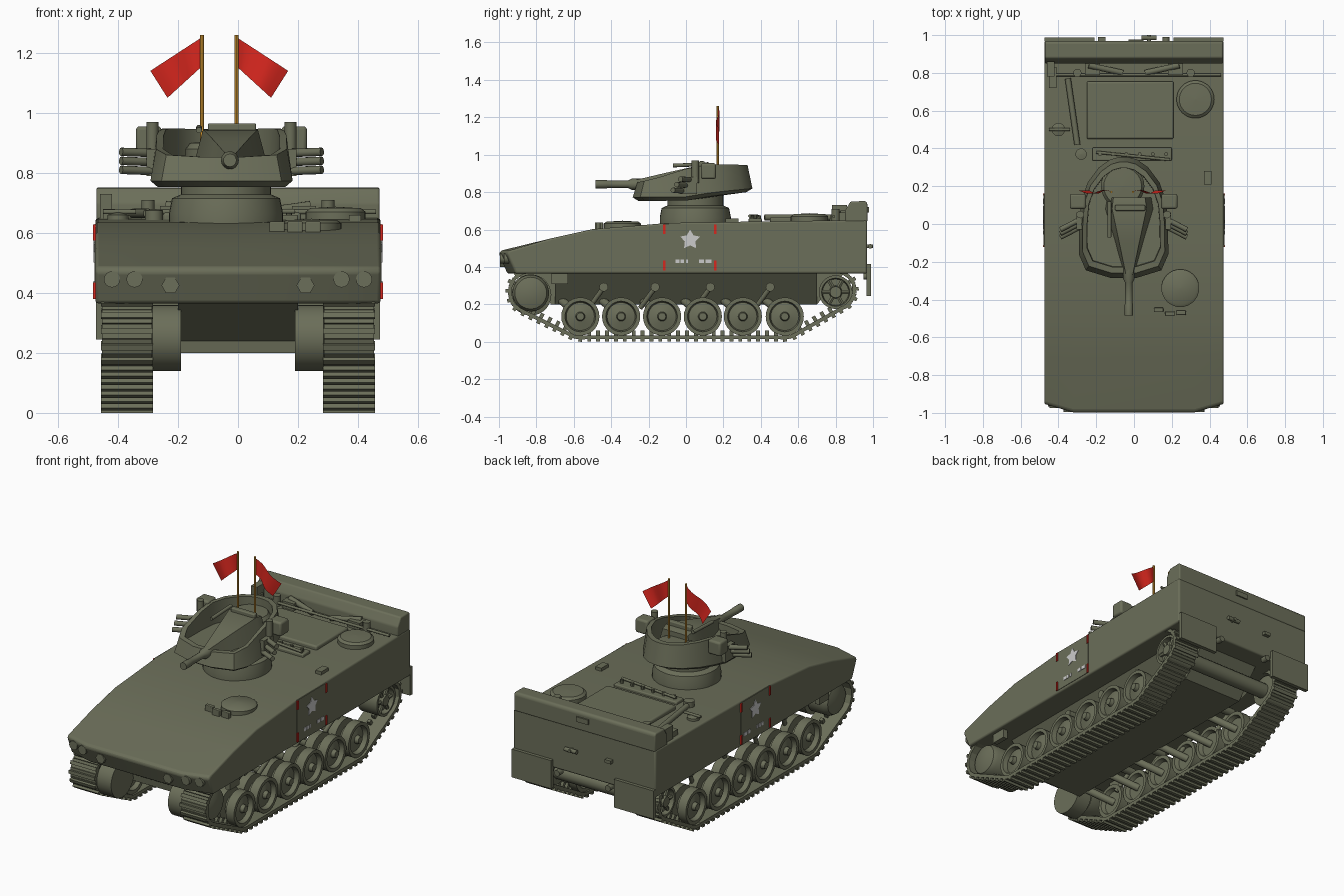
import bpy, bmesh, math
from mathutils import Matrix, Vector
from mathutils.geometry import convex_hull_2d

if "Cube" in bpy.data.objects:
    bpy.data.objects.remove(bpy.data.objects["Cube"])


def material(name, rgb):
    m = bpy.data.materials.new(name)
    m.diffuse_color = (*rgb, 1)
    m.use_nodes = True
    m.node_tree.nodes["Principled BSDF"].inputs["Base Color"].default_value = m.diffuse_color
    return m


OLIVE = material("olive_paint", (0.147, 0.156, 0.1))
RED = material("flag_red", (0.68, 0.02, 0.013))
OCHRE = material("pole_ochre", (0.68, 0.33, 0.035))
PALE = material("marking_grey", (0.6, 0.6, 0.6))


def add(name, bm, mat=OLIVE, bevel=0):
    bmesh.ops.recalc_face_normals(bm, faces=bm.faces)
    me = bpy.data.meshes.new(name)
    bm.to_mesh(me)
    bm.free()
    me.materials.append(mat)
    ob = bpy.data.objects.new(name, me)
    bpy.context.collection.objects.link(ob)
    if bevel:
        b = ob.modifiers.new("bevel", 'BEVEL')
        b.width, b.segments, b.limit_method = bevel, 3, 'ANGLE'
    return ob


def loft(name, rings, mat=OLIVE, bevel=0):
    """Skin closed rings of points and cap both ends."""
    bm = bmesh.new()
    vs = [[bm.verts.new(p) for p in r] for r in rings]
    n = len(vs[0])
    for a, b in zip(vs, vs[1:]):
        for i in range(n):
            j = (i + 1) % n
            bm.faces.new((a[i], a[j], b[j], b[i]))
    bm.faces.new(vs[0])
    bm.faces.new(vs[-1])
    return add(name, bm, mat, bevel)


def box(name, lo, hi, mat=OLIVE, bevel=0):
    lo, hi = [min(p) for p in zip(lo, hi)], [max(p) for p in zip(lo, hi)]
    (x, y, z), (X, Y, Z) = lo, hi
    return loft(name, [[(x, y, k), (X, y, k), (X, Y, k), (x, Y, k)] for k in (z, Z)], mat, bevel)


def lathe(name, prof, origin, axis, seg=24, mat=OLIVE):
    """Turn (radius, distance) points around an axis."""
    rot = Vector((0, 0, 1)).rotation_difference(Vector(axis)).to_matrix()
    o = Vector(origin)
    ang = [2 * math.pi * i / seg for i in range(seg)]
    return loft(name, [[o + rot @ Vector((max(r, .001) * math.cos(a), max(r, .001) * math.sin(a), d))
                        for a in ang] for r, d in prof], mat)


def rod(name, p, q, r, seg=12, mat=OLIVE):
    d = Vector(q) - Vector(p)
    return lathe(name, [(r, 0), (r, d.length)], p, d.normalized(), seg, mat)


# Upper hull: side profile lofted across the width, nose corners swept back
side = [(-.955, .365), (-1, .47), (-.99, .487), (-.72, .553), (-.5, .602), (-.25, .622),
        (-.1, .635), (.5, .645), (.968, .65), (.968, .365)]
loft("upper_hull", [[(x, y + (.045 if abs(x) > .4 and y < -.9 else 0), z) for y, z in side]
                    for x in (-.475, -.32, .32, .475)], bevel=.018)

# Lower hull with sloped sides between the end wheels
belly = [(-.93, .37), (-.73, .24), (-.725, .2), (.7, .2), (.85, .37)]
loft("lower_hull", [[(x, y, z) for y, z in belly] for x in (-.2, .2)])
loft("sponson", [[(-.2, y, .2), (.2, y, .2), (.33, y, .368), (-.33, y, .368)] for y in (-.7, .7)])
rod("rear_axle_beam", (-.3, .8, .26), (.3, .8, .26), .045)

# Running gear
WHEELS = (-.565, -.347, -.128, .09, .304, .528)
WHEEL = [(0, .448), (.02, .448), (.025, .425), (.075, .412), (.082, .44), (.102, .44), (.102, .385), (.06, .38),
         (.06, .352), (.102, .347), (.102, .295), (.08, .295), (.07, .32), (0, .32)]


def track(s):
    pts = [Vector((y + r * math.cos(a * .13090), z + r * math.sin(a * .13090)))
           for y, z, r in ((-.83, .266, .111), (.8, .275, .1), (-.565, .135, .111), (.528, .135, .111))
           for a in range(48)]
    hull = [pts[i] for i in convex_hull_2d(pts)]
    segs = [(a, b, (b - a).length) for a, b in zip(hull, hull[1:] + hull[:1])]
    step = sum(g[2] for g in segs) / 84
    bm, pos = bmesh.new(), 0
    for a, b, ln in segs:
        while pos < ln:
            t = (b - a).normalized()
            c = a + t * pos
            pos += step
            n = Vector((t.y, -t.x))
            if n.dot(c - Vector((0, .2))) < 0:
                n = -n
            basis = Matrix(((1, 0, 0, s * .37), (0, t.x, n.x, c.x), (0, t.y, n.y, c.y), (0, 0, 0, 1)))
            # pad, grouser, guide horn: width, length, height, offset along normal
            parts = [(.168, step * 1.03, .02, 0), (.172, .02, .014, .017), (.02, .02, .03, -.022)]
            for w, l, h, off in parts[:2 if c.y > .34 else 3]:
                bmesh.ops.create_cube(bm, size=1, matrix=basis @ Matrix.Translation((0, 0, off))
                                      @ Matrix.Diagonal((w, l, h, 1)))
        pos -= ln
    add("track", bm)


for s in (-1, 1):
    ax = (s, 0, 0)
    track(s)
    for y in WHEELS:
        lathe("road_wheel", WHEEL, (0, y, .135), ax, 28)
        rod("axle_arm", (s * .2, y - .1, .22), (s * .33, y, .135), .022)
    lathe("front_idler", [(0, .44), (.04, .44), (.085, .425), (.098, .4), (.098, .3), (0, .29)], (0, -.83, .26), ax, 28)
    lathe("final_drive", [(.11, .19), (.11, .285), (.06, .3)], (0, -.83, .25), ax, 28)
    lathe("drive_sprocket", [(0, .43), (.03, .43), (.035, .4), (.07, .4), (.075, .43), (.09, .43),
                             (.09, .3), (0, .29)], (0, .8, .265), ax, 28)
    for k in range(6):
        a = k * math.pi / 3
        rod("sprocket_spoke", (s * .41, .8, .265), (s * .41, .8 + .08 * math.cos(a), .265 + .08 * math.sin(a)), .012, 6)
    for y in (-.44, -.165, .13, .45):
        rod("shock_absorber", (s * .3, y - .08, .18), (s * .34, y, .29), .013)
        rod("shock_mount", (s * .25, y, .292), (s * .36, y, .292), .024)
    box("step", (s * .42, -.72, .31), (s * .45, -.63, .366))
    box("rear_mudflap", (s * .21, .965, .245), (s * .474, .988, .415))
    rod("tow_hook", (s * .17, .95, .35), (s * .17, .99, .35), .018)
    # Nose fittings
    for x in (.345, .42):
        rod("headlight", (s * x, -.93, .445), (s * x, -1 + (x - .32) * .3 - .003, .445), .027, 16)
    rod("nose_bolt", (s * .225, -.95, .425), (s * .225, -.995, .425), .03, 6)
    # Side marking panel with red corner tabs, star and marks
    box("side_panel", (s * .47, -.12, .38), (s * .478, .16, .63))
    for y in (-.122, .15):
        for z0, z1 in ((.38, .435), (.575, .628)):
            box("corner_tab", (s * .474, y, z0), (s * .483, y + .012, z1), RED)
    star = [((.055 if k % 2 == 0 else .03) * math.sin(k * math.pi / 5),
             (.055 if k % 2 == 0 else .03) * math.cos(k * math.pi / 5)) for k in range(10)]
    loft("star", [[(s * x, .022 + a, .545 + b) for a, b in star] for x in (.476, .481)], PALE)
    for y, w in ((-.055, .02), (-.03, .02), (.0, .01), (.07, .025), (.105, .03)):
        box("side_mark", (s * .476, y, .42), (s * .481, y + w, .44), PALE)
    # Rear deck fittings
    rod("antenna_mount", (s * .3, .8, .64), (s * .3, .8, .71), .022)
    rod("deck_tube", (s * .06, .8, .665), (s * .24, .84, .69), .016)
    box("stowage_box", (s * .18, .79, .64), (s * .26, .85, .69))

# Rear stowage bin, full width with a sloped front
bin_prof = [(.85, .64), (.85, .7), (.88, .75), (.96, .752), (.97, .74), (.97, .64)]
loft("rear_bin", [[(x, y, z) for y, z in bin_prof] for x in (-.472, .472)], bevel=.012)
box("left_bin_step", (-.46, .78, .64), (-.42, .86, .73))
rod("deck_rail", (-.45, .79, .67), (.46, .79, .67), .008)

# Deck hatches and fittings
box("troop_hatch", (-.25, .45, .63), (.21, .755, .668), bevel=.01)
box("deck_grille", (-.22, .335, .63), (.2, .405, .66), bevel=.006)
rod("grille_bar", (-.2, .38, .672), (.19, .34, .672), .008)
for i in range(6):
    rod("grille_knob", (-.18 + i * .07, .37, .65), (-.18 + i * .07, .37, .68), .01, 8)
lathe("rear_round_hatch", [(.1, .62), (.1, .67), (.085, .682), (0, .687)], (.325, .66, 0), (0, 0, 1), 32)
lathe("driver_hatch", [(.1, .58), (.1, .632), (.085, .642), (0, .647)], (.245, -.34, 0), (0, 0, 1), 32)
for x, y in ((.13, -.455), (.19, -.475), (.25, -.47)):
    box("periscope", (x - .025, y - .012, .58), (x + .025, y + .012, .638), bevel=.004)
rod("stowed_barrel", (-.35, .77, .665), (-.3, .42, .665), .016)
lathe("deck_cap", [(.03, .63), (.03, .675), (0, .68)], (-.28, .37, 0), (0, 0, 1))
lathe("deck_cap", [(.035, .63), (.035, .66), (0, .67)], (-.4, .5, 0), (0, 0, 1))
rod("deck_handle", (-.45, .5, .67), (-.34, .5, .67), .008)
box("deck_block", (-.45, .72, .64), (-.41, .83, .68))
box("deck_block", (.37, .21, .63), (.41, .28, .66))

# Rear door fittings
rod("door_handle", (.04, .985, .51), (.12, .985, .51), .012)
rod("door_handle_stem", (.08, .96, .51), (.08, 1, .51), .01)
box("door_latch", (-.19, .96, .5), (-.15, .99, .52))
box("bin_latch", (-.03, .965, .69), (.05, .978, .72))

# Turret: ring, open basin with sloped walls, gun housing
C = -.055
lathe("turret_ring", [(.19, .63), (.19, .665), (.18, .715), (.15, .728), (.15, .8)], (-.04, .05, 0), (0, 0, 1), 40)
half = [(.07, -.285), (.2, -.245), (.237, -.16), (.235, 0), (.225, .12), (.19, .22), (.13, .3), (.07, .342),
        (.02, .355)]
plan = half + [(-x, y) for x, y in reversed(half)]


def lerp(y, table):
    for (a, p), (b, q) in zip(table, table[1:]):
        if y <= b:
            return p + (q - p) * (y - a) / (b - a)
    return table[-1][1]


def turret_ring(scale, height):
    return [(C + x * scale, .03 + (y - .03) * scale, height(y)) for x, y in plan]


def low(y):
    return lerp(y, [(-.3, .752), (.0, .755), (.15, .78), (.36, .8)])


def top(y):
    return lerp(y, [(-.3, .85), (-.2, .868), (0, .925), (.14, .95), (.36, .945)])


loft("turret_shell", [turret_ring(.9, low), turret_ring(1, lambda y: low(y) + .02),
                      turret_ring(.92, top), turret_ring(.82, top), turret_ring(.81, lambda y: .815)])
loft("gun_housing", [[(-.025 + x, y, z) for x, z in ((-w, a), (w, a), (w * .7, b), (-w * .7, b))]
                     for y, w, a, b in ((-.27, .025, .81, .865), (-.1, .075, .8, .905), (.08, .13, .8, .945),
                                        (.14, .12, .8, .93))])
lathe("commander_hatch", [(.115, .8), (.115, .88), (.1, .9), (0, .905)], (-.06, .2, 0), (0, 0, 1), 28)
box("sight_bar", (-.1, .07, .93), (.06, .1, .965), bevel=.006)
lathe("gun_barrel", [(.03, .2), (.03, .29), (.02, .31), (.02, .42), (.022, .425), (.022, .485)],
      (-.027, 0, .842), (0, -1, 0), 16)
rod("machine_gun", (-.13, .12, .95), (-.13, -.07, .942), .01)
for s in (-1, 1):
    for z, y in ((.805, -.03), (.835, -.01), (.865, .01)):
        rod("smoke_launcher", (C + s * .2, y + .03, z), (C + s * .335, y - .04, z + .005), .014)
    box("launcher_bracket", (C + s * .2, -.03, .79), (C + s * .25, .06, .88))
    box("side_sight", (C + s * .2, .08, .87), (C + s * .285, .16, .955), bevel=.012)
    rod("side_lamp", (C + s * .23, .05, .85), (C + s * .23, .05, .97), .02)

    # Flag pole and waving flag
    px = -.0625 + s * .0575
    rod("flag_pole", (px, .17, .88), (px, .17, 1.26), .006, 8, OCHRE)
    bm = bmesh.new()
    grid = []
    for i in range(9):
        u = i / 8
        t = Vector((.172 * u, 1.252 - .112 * u))
        b = Vector((.115 * u, 1.155 - .105 * u))
        grid.append([bm.verts.new((px + s * p.x, .17 + .01 * math.sin(u * 7), p.y)) for p in (t, (t + b) / 2, b)])
    for a, b in zip(grid, grid[1:]):
        for k in (0, 1):
            bm.faces.new((a[k], a[k + 1], b[k + 1], b[k]))
    add("flag", bm, RED)

# Smooth shading with sharp edges kept
for ob in bpy.data.objects:
    ob.select_set(True)
bpy.context.view_layer.objects.active = bpy.data.objects["upper_hull"]
bpy.ops.object.shade_smooth_by_angle(angle=math.radians(32))
